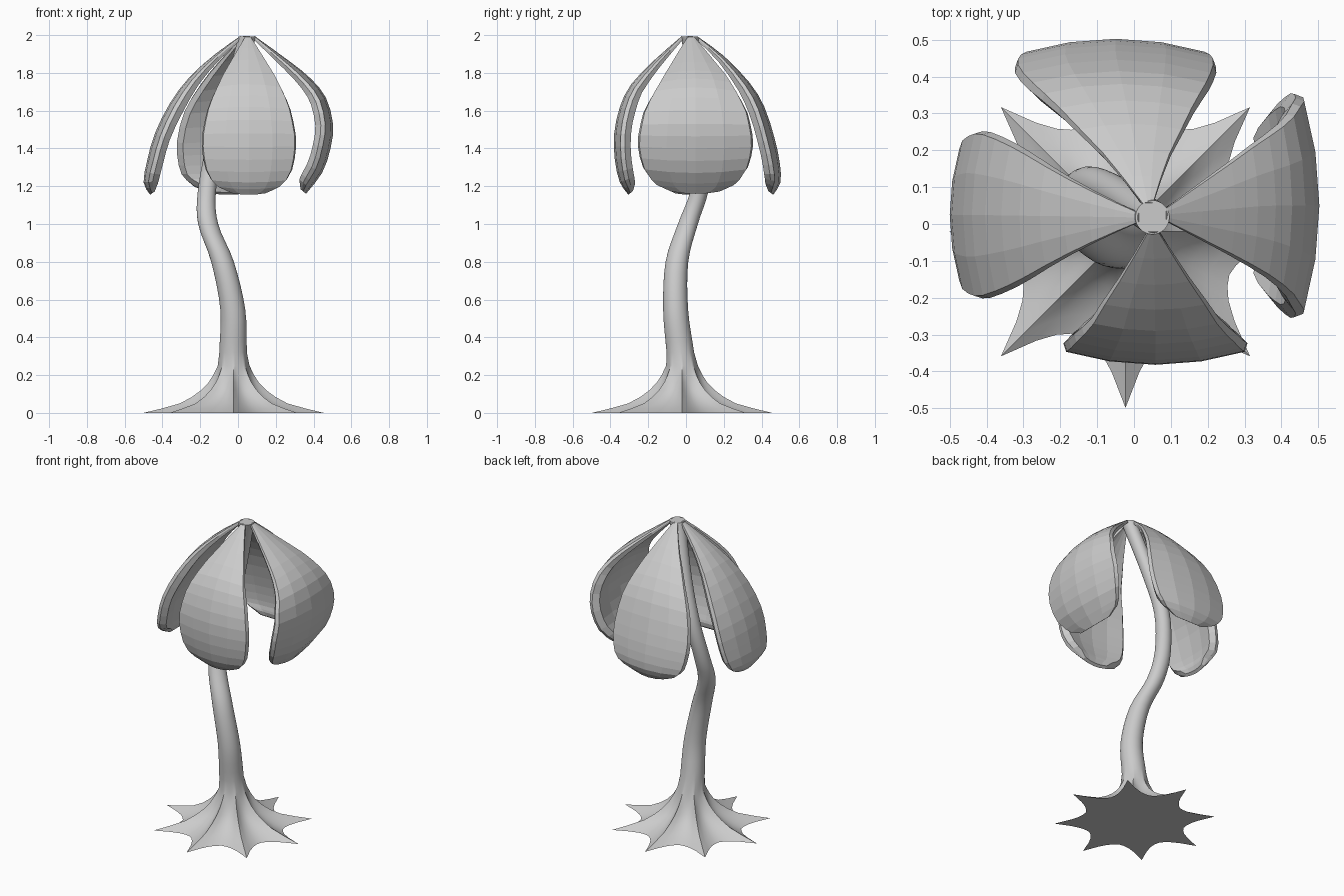
import bpy, bmesh, math
from mathutils import Vector

if "Cube" in bpy.data.objects:
    bpy.data.objects.remove(bpy.data.objects["Cube"])

grey = bpy.data.materials.new("plain_grey")
grey.diffuse_color = (0.6, 0.6, 0.6, 1)
grey.use_nodes = True
grey.node_tree.nodes["Principled BSDF"].inputs["Base Color"].default_value = grey.diffuse_color


def lerp_table(table, v):
    """Linear lookup in a list of (key, value) pairs sorted by key."""
    for (a, x), (b, y) in zip(table, table[1:]):
        if v <= b:
            return x + (y - x) * max(0, v - a) / (b - a)
    return table[-1][1]


def smooth_path(pts, steps):
    """Catmull-Rom resampling of a list of tuples."""
    p = [Vector(q) for q in pts]
    p = [2 * p[0] - p[1]] + p + [2 * p[-1] - p[-2]]
    out = []
    for i in range(1, len(p) - 2):
        a, b, c, d = p[i - 1:i + 3]
        for k in range(steps):
            t = k / steps
            out.append(0.5 * (2 * b + (c - a) * t + (2 * a - 5 * b + 4 * c - d) * t ** 2
                              + (3 * b - a - 3 * c + d) * t ** 3))
    return out + [p[-2]]


def loft(name, rings, smooth_angle=None):
    """Skin a list of closed rings and cap both ends."""
    bm = bmesh.new()
    loops = [[bm.verts.new(v) for v in ring] for ring in rings]
    n = len(loops[0])
    for lo, hi in zip(loops, loops[1:]):
        for j in range(n):
            bm.faces.new((lo[j], lo[(j + 1) % n], hi[(j + 1) % n], hi[j]))
    bm.faces.new(loops[0][::-1])
    bm.faces.new(loops[-1])
    bmesh.ops.recalc_face_normals(bm, faces=bm.faces)
    mesh = bpy.data.meshes.new(name)
    bm.to_mesh(mesh)
    bm.free()
    mesh.materials.append(grey)
    ob = bpy.data.objects.new(name, mesh)
    bpy.context.collection.objects.link(ob)
    if smooth_angle:
        bpy.context.view_layer.objects.active = ob
        ob.select_set(True)
        bpy.ops.object.shade_smooth_by_angle(angle=math.radians(smooth_angle))
        ob.select_set(False)
    return ob


# Stem with a flared, eight-pointed root foot
SEG = 64
POINTY = (1, 0.45, 0.18, 0.05, 0, 0.05, 0.18, 0.45)     # ridge strength around one root
foot = [(0, 0.478, 0.305), (0.022, 0.385, 0.25), (0.05, 0.285, 0.20), (0.085, 0.22, 0.155),
        (0.12, 0.173, 0.125), (0.16, 0.134, 0.105), (0.2, 0.108, 0.09), (0.25, 0.084, 0.079)]
rings = []
for z, ridge, valley in foot:
    ring = []
    for j in range(SEG):
        a = math.tau * j / SEG
        r = valley + (ridge - valley) * POINTY[j % 8]
        ring.append((-0.023 + r * math.cos(a), -0.021 + r * math.sin(a), z))
    rings.append(ring)
# x, y, z, radius along the stem
path = [(-0.026, -0.03, 0.32, 0.073), (-0.028, -0.055, 0.55, 0.066), (-0.082, -0.048, 0.8, 0.06),
        (-0.158, 0.01, 1.0, 0.053), (-0.165, 0.07, 1.17, 0.048), (-0.125, 0.11, 1.4, 0.046),
        (-0.05, 0.085, 1.65, 0.045), (0.05, 0.018, 1.993, 0.046)]
for x, y, z, r in smooth_path(path, 4):
    rings.append([(x + r * math.cos(math.tau * j / SEG), y + r * math.sin(math.tau * j / SEG), z)
                  for j in range(SEG)])
loft("stem_and_roots", rings, 40)

# Petals: slightly cupped, thick blades that hang from the top of the stem
WIDTH = [(1.15, 0.30), (1.165, 0.5), (1.185, 0.68), (1.22, 0.81), (1.26, 0.9), (1.32, 0.96),
         (1.4, 1.0), (1.48, 0.99), (1.6, 0.91), (1.7, 0.77), (1.8, 0.57), (1.9, 0.31), (2.0, 0.04)]


def petal(name, direction, half_width, lateral, profile):
    out = Vector(direction)
    side = Vector((0, 0, 1)).cross(out)
    pts = smooth_path(profile, 2)
    pts.insert(-1, (pts[-1] + pts[-2]) / 2)     # extra ring rounds the lower end
    end = abs(pts[-1][0])
    rings = []
    for i, p in enumerate(pts):
        t = (pts[min(i + 1, len(pts) - 1)] - pts[max(i - 1, 0)]).normalized()
        inward = out * t[1] - Vector((0, 0, 1)) * t[0]
        w = half_width * lerp_table(WIDTH, p[1])
        thick = 0.012 + 0.048 * min(1, w / half_width * 1.2)
        if i == len(pts) - 1:
            thick *= 0.6
        shift = lateral[0] + (lateral[1] - lateral[0]) * min(1, p[0] / end)
        section = [(s, 0) for s in (-0.97, -0.5, 0, 0.5, 0.97)] + [(1, 0.35)]
        section += [(s, 1) for s in (0.88, 0.45, 0, -0.45, -0.88)] + [(-1, 0.35)]
        rings.append([out * p[0] + Vector((0, 0, p[1])) + side * (shift + s * w)
                      + inward * (0.15 * w * s * s + thick * d) for s, d in section])
    loft(name, rings)


# Profiles list distance from the axis and height; lateral is the sideways drift
petal("right_petal", (1, 0, 0), 0.305, (0.018, 0.05),
      [(0.088, 1.995), (0.275, 1.86), (0.385, 1.77), (0.465, 1.67), (0.503, 1.53),
       (0.49, 1.4), (0.445, 1.27), (0.36, 1.16)])
petal("left_petal", (-1, 0, 0), 0.227, (-0.018, -0.025),
      [(-0.012, 1.995), (0.12, 1.9), (0.255, 1.78), (0.36, 1.64), (0.44, 1.48),
       (0.48, 1.34), (0.5, 1.22), (0.465, 1.155)])
petal("back_petal", (0, 1, 0), 0.275, (-0.05, 0.05),
      [(0.058, 1.995), (0.2, 1.89), (0.335, 1.75), (0.415, 1.62), (0.47, 1.45),
       (0.497, 1.32), (0.5, 1.22), (0.462, 1.155)])
petal("front_petal", (0, -1, 0), 0.25, (0.052, 0.058),
      [(0.022, 1.995), (0.165, 1.87), (0.29, 1.74), (0.35, 1.62), (0.38, 1.48),
       (0.377, 1.34), (0.35, 1.22), (0.305, 1.155)])
